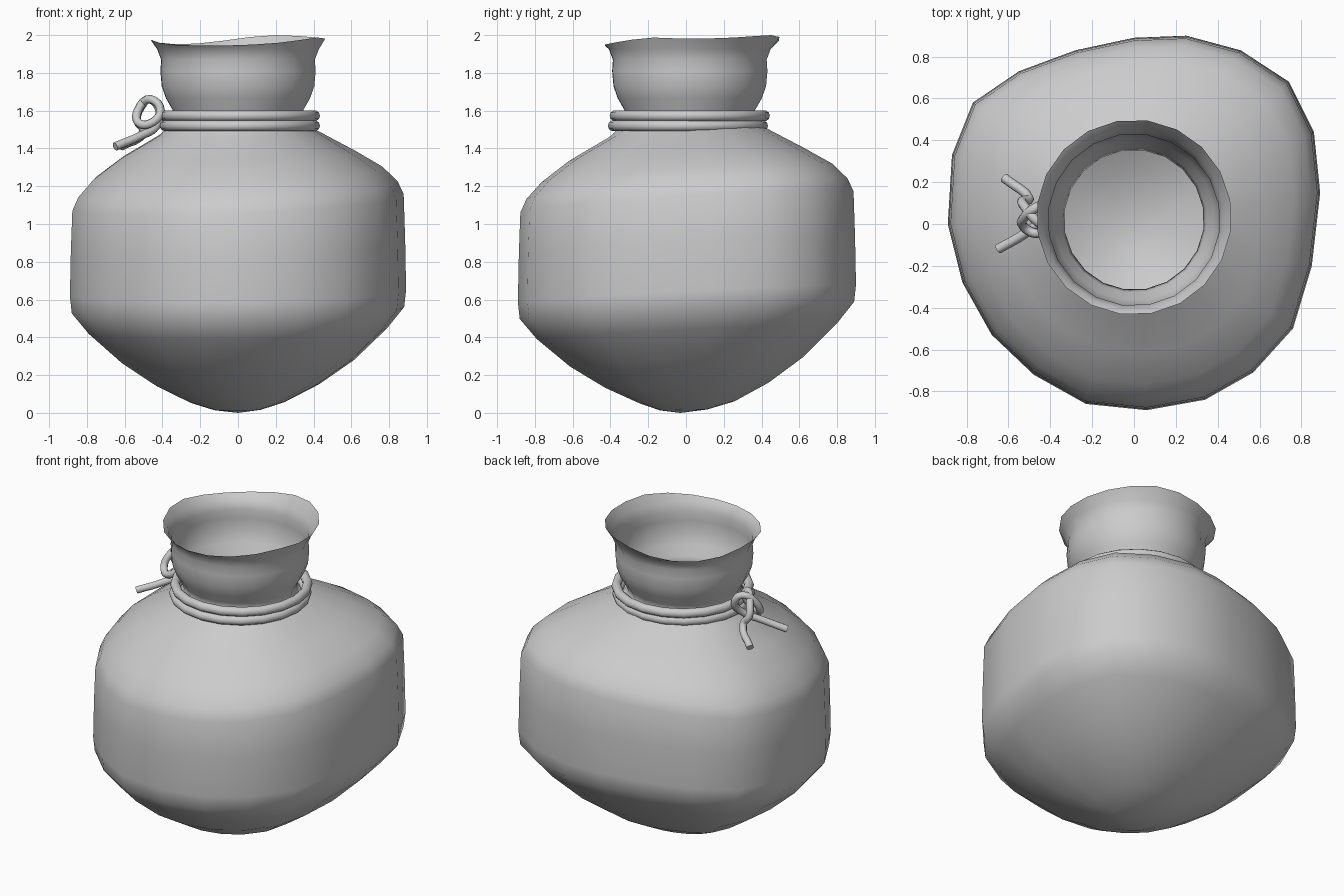
import bpy, bmesh, math
from mathutils import Vector

if "Cube" in bpy.data.objects:
    bpy.data.objects.remove(bpy.data.objects["Cube"])

# Irregular outline of the sack at its widest, seen from above
OUTLINE = [(.89, .15), (.86, .44), (.74, .68), (.51, .83), (.25, .9),
           (0, .89), (-.28, .83), (-.55, .73), (-.77, .58), (-.87, .33),
           (-.89, 0), (-.82, -.28), (-.68, -.53), (-.48, -.72), (-.23, -.86),
           (.06, -.89), (.34, -.84), (.57, -.71), (.76, -.5), (.85, -.2)]
N = len(OUTLINE)

# (radius, height, how much of the irregular outline, x tilt, y tilt)
RINGS = [(.25, .055, .8, .01, .02), (.43, .145, .9, .01, .03),
         (.615, .27, 1, .01, .04), (.79, .43, 1, .015, .05),
         (.88, .54, 1, .015, .05), (.89, .63, 1, .015, .05),
         (.885, .88, 1, .03, .05), (.877, 1.11, 1, .045, .06),
         (.845, 1.18, 1, .045, .06), (.765, 1.265, 1, .04, .06),
         (.62, 1.365, .9, .03, .05), (.42, 1.48, .4, .03, .05),
         (.36, 1.525, .1, 0, 0), (.335, 1.56, 0, 0, 0), (.35, 1.605, 0, 0, 0),
         (.385, 1.665, 0, 0, 0), (.408, 1.73, 0, 0, 0), (.415, 1.81, 0, 0, 0),
         (.411, 1.87, 0, 0, 0), (.432, 1.925, 0, 0, 0)]
RIM_Z = [1.982, 1.987, 1.995, 2.0, 1.99, 1.97, 1.955, 1.952, 1.96, 1.975,
         1.975, 1.958, 1.948, 1.945, 1.945, 1.95, 1.96, 1.975, 1.987, 1.982]


def smooth(ob, angle=60):
    bpy.ops.object.select_all(action='DESELECT')
    ob.select_set(True)
    bpy.context.view_layer.objects.active = ob
    bpy.ops.object.shade_smooth_by_angle(angle=math.radians(angle))


def ring_point(i, r, mix):
    a = math.radians(10 + 360 / N * i)
    circle = Vector((math.cos(a) * r, math.sin(a) * r + .02))
    return circle.lerp(Vector(OUTLINE[i]) * (r / .89), mix)


# Sack: one cloth sheet from the bottom up to the wavy rim
bm = bmesh.new()
rings = []
for r, z, mix, tx, ty in RINGS:
    pts = [ring_point(i, r, mix) for i in range(N)]
    rings.append([bm.verts.new((p.x, p.y, z + tx * p.x + ty * p.y)) for p in pts])
rim = [ring_point(i, .467, 0) for i in range(N)]
rings.append([bm.verts.new((p.x, p.y + .012, z)) for p, z in zip(rim, RIM_Z)])
for lo, hi in zip(rings, rings[1:]):
    for i in range(N):
        j = (i + 1) % N
        bm.faces.new((lo[i], lo[j], hi[j], hi[i]))
base = bm.verts.new((0, -.03, 0))
inner = [bm.verts.new(base.co.lerp(v.co, .5) - Vector((0, 0, .012))) for v in rings[0]]
for i in range(N):
    j = (i + 1) % N
    bm.faces.new((inner[i], inner[j], rings[0][j], rings[0][i]))
    bm.faces.new((base, inner[j], inner[i]))
me = bpy.data.meshes.new("sack")
bm.to_mesh(me)
bm.free()
sack = bpy.data.objects.new("sack", me)
bpy.context.collection.objects.link(sack)
smooth(sack)

# Two turns of cord round the neck
for k, (z, y) in enumerate([(1.52, .01), (1.573, .02)]):
    bpy.ops.mesh.primitive_torus_add(location=(.01, y, z), major_segments=20,
                                     minor_segments=10, major_radius=.395,
                                     minor_radius=.029)
    cord = bpy.context.object
    cord.name = f"neck_cord_{k + 1}"
    smooth(cord)

# Overhand knot with two loose ends
PATH = [(-.65, -.12, 1.41), (-.52, -.045, 1.465), (-.43, .03, 1.52),
        (-.415, .09, 1.6), (-.465, .08, 1.66), (-.525, .03, 1.61),
        (-.53, -.01, 1.54), (-.47, -.045, 1.53), (-.41, -.02, 1.6),
        (-.46, .01, 1.66), (-.52, .08, 1.61), (-.535, .11, 1.55),
        (-.5, .12, 1.495), (-.62, .22, 1.41)]
cu = bpy.data.curves.new("cord_knot", 'CURVE')
cu.dimensions = '3D'
cu.bevel_depth = .023
cu.bevel_resolution = 2
cu.resolution_u = 4
cu.use_fill_caps = True
sp = cu.splines.new('BEZIER')
sp.bezier_points.add(len(PATH) - 1)
for bp, co in zip(sp.bezier_points, PATH):
    bp.co = co
    bp.handle_left_type = bp.handle_right_type = 'AUTO'
knot = bpy.data.objects.new("cord_knot", cu)
bpy.context.collection.objects.link(knot)
bpy.ops.object.select_all(action='DESELECT')
knot.select_set(True)
bpy.context.view_layer.objects.active = knot
bpy.ops.object.convert(target='MESH')
smooth(bpy.context.object)
